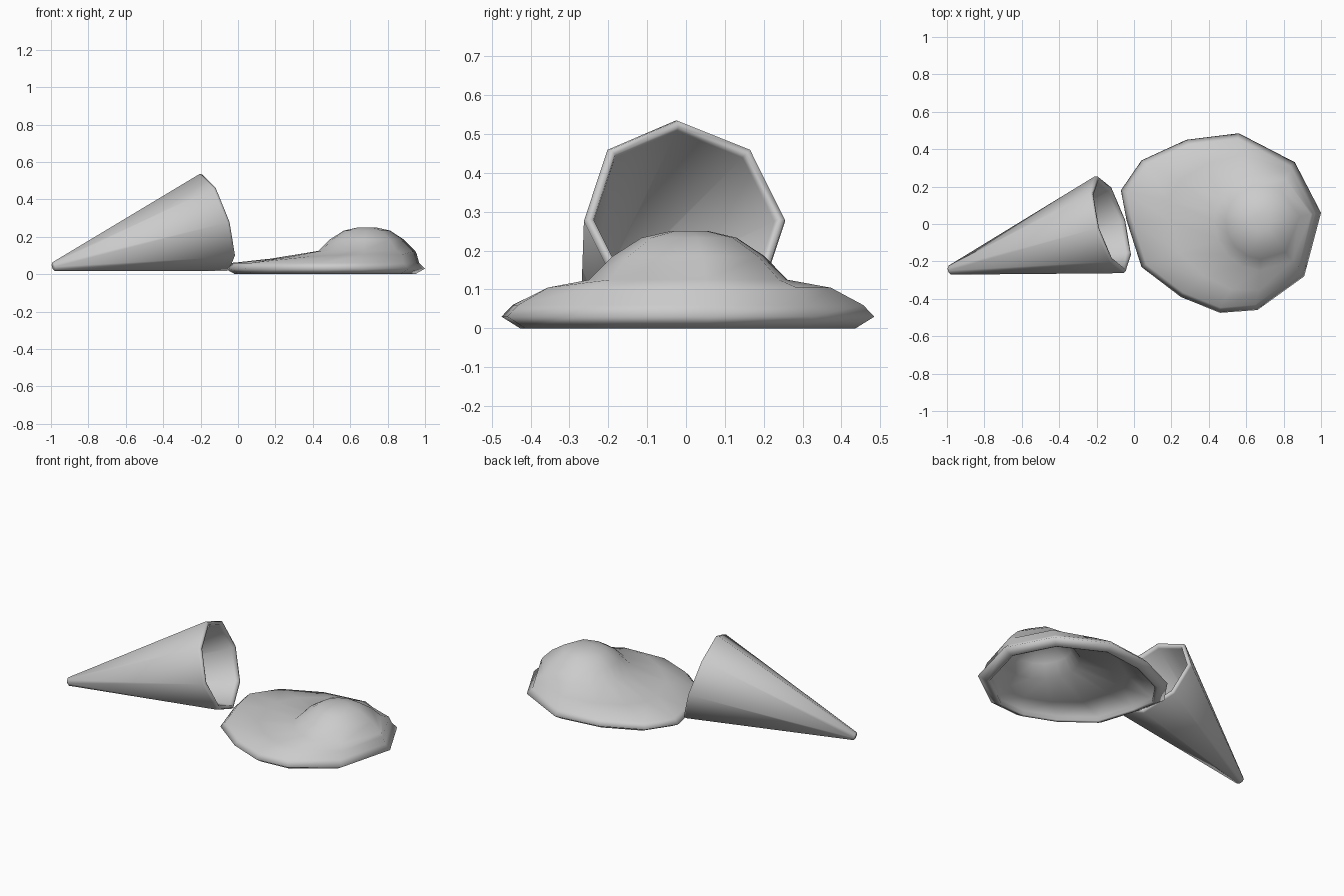
import bpy
from math import cos, sin, pi
from mathutils import Vector

cube = bpy.data.objects.get("Cube")
if cube:
    bpy.data.objects.remove(cube, do_unlink=True)

grey = bpy.data.materials.new("plain grey")
grey.use_nodes = True
colour = (0.6, 0.6, 0.6, 1)
grey.diffuse_color = colour
grey.node_tree.nodes["Principled BSDF"].inputs["Base Color"].default_value = colour


def loft(name, rings):
    """Skin equal-sized rings in order and cap both ends."""
    n = len(rings[0])
    verts = [p for ring in rings for p in ring]
    faces = []
    for r in range(len(rings) - 1):
        for i in range(n):
            j = (i + 1) % n
            faces.append((r * n + i, r * n + j, (r + 1) * n + j, (r + 1) * n + i))
    faces.append(tuple(reversed(range(n))))
    faces.append(tuple(range(len(verts) - n, len(verts))))
    mesh = bpy.data.meshes.new(name)
    mesh.from_pydata(verts, [], faces)
    mesh.materials.append(grey)
    mesh.shade_smooth()
    obj = bpy.data.objects.new(name, mesh)
    bpy.context.collection.objects.link(obj)
    return obj


# Hollow eight-sided cone, lying tilted on its side
mouth = Vector((-0.12, 0, 0.28))
tip = Vector((-0.985, -0.247, 0.04))
axis = Vector((1, 0.293, 0.31)).normalized()
up = (Vector((0, 0, 1)) - axis * axis.z).normalized()
side = up.cross(axis)


def cone_ring(along, radius):
    centre = tip.lerp(mouth, along)
    return [centre + radius * (up * cos(k * pi / 4) - side * sin(k * pi / 4))
            for k in range(8)]


cone_profile = [(-0.006, 0.016), (0.0, 0.025), (0.985, 0.27), (1.0, 0.265),
                (1.0, 0.248), (0.98, 0.242), (0.06, 0.012)]
loft("cone", [cone_ring(a, r) for a, r in cone_profile])

# Melted puddle with a soft scoop on it, hollow underneath
outline = [Vector(p) for p in (
    (-0.07, 0.18), (-0.04, 0.02), (0.04, -0.23), (0.25, -0.39),
    (0.46, -0.475), (0.66, -0.46), (0.91, -0.28), (1.0, 0.06),
    (0.86, 0.33), (0.56, 0.485), (0.28, 0.45), (0.04, 0.34))]
middle = Vector((0.47, 0.0))
crown = Vector((0.69, 0.01))


def puddle_ring(scale, z):
    return [(*middle.lerp(p, scale), z) for p in outline]


def mid_ring(drop):
    ring = []
    for p in outline:
        d = p - crown
        q = crown + d * 0.5 + d.normalized() * min(0.13, d.length * 0.36)
        ring.append((q.x, q.y, 0.075 + 0.03 * max(0, min(1, q.x / 0.6)) - drop))
    return ring


def scoop_ring(radius, z):
    ring = []
    for p in outline:
        d = p - crown
        q = crown + d.normalized() * min(radius, d.length * 0.85)
        ring.append((q.x, q.y, z))
    return ring


rings = [
    scoop_ring(0.09, 0.215), scoop_ring(0.17, 0.16), scoop_ring(0.22, 0.09),
    mid_ring(0.035), puddle_ring(0.87, 0.03), puddle_ring(0.87, 0.005),
    puddle_ring(0.9, 0.0), puddle_ring(1.0, 0.03), puddle_ring(0.94, 0.06),
    mid_ring(0), scoop_ring(0.26, 0.125), scoop_ring(0.2, 0.185),
    scoop_ring(0.125, 0.233), scoop_ring(0.05, 0.25)]
loft("melted_scoop", rings)
